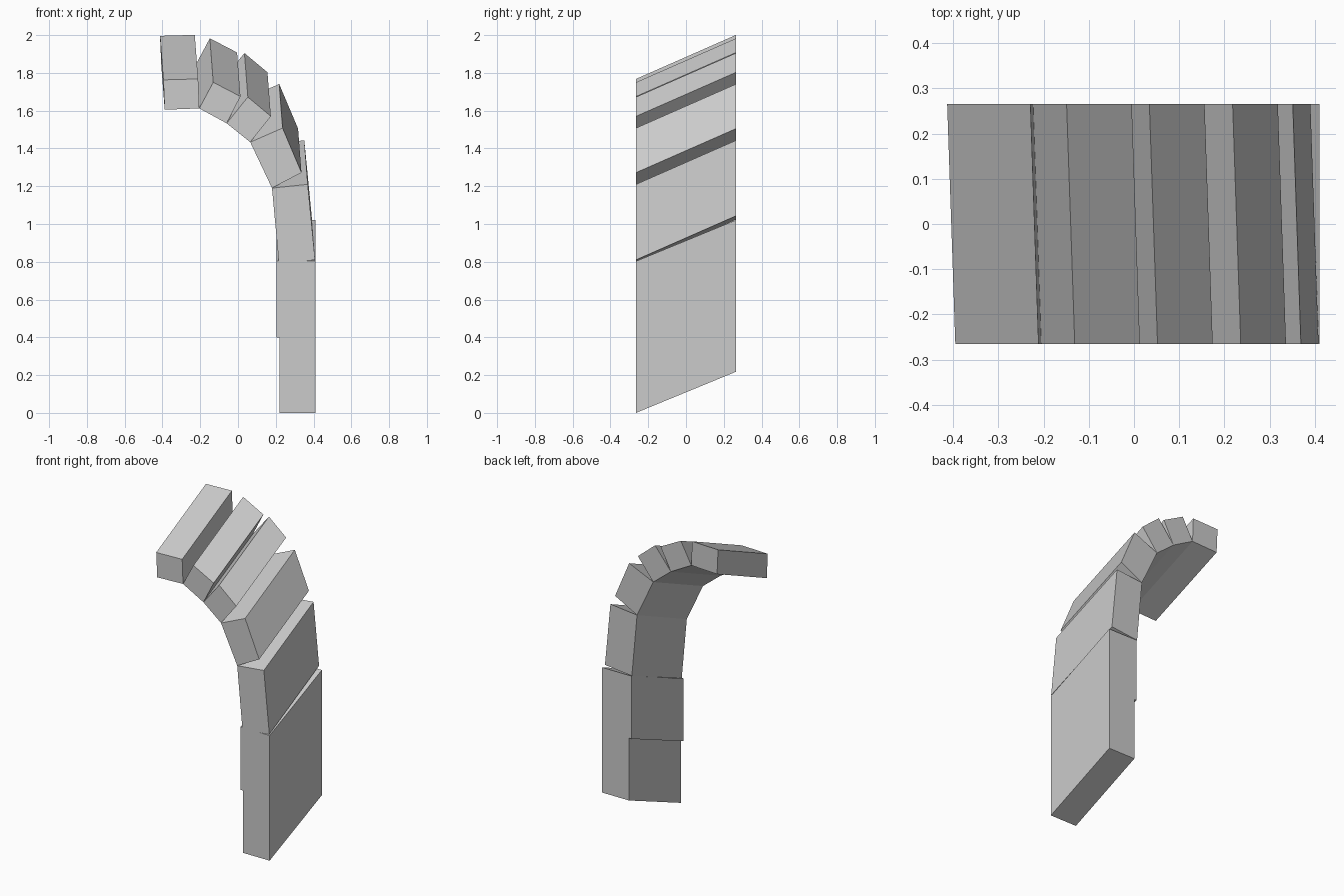
import bpy
import bmesh

cube = bpy.data.objects.get("Cube")
if cube:
    bpy.data.objects.remove(cube, do_unlink=True)

HALF_DEPTH = 0.265

stone = bpy.data.materials.new("plain_grey")
stone.use_nodes = True
stone.diffuse_color = (0.6, 0.6, 0.6, 1)
stone.node_tree.nodes["Principled BSDF"].inputs["Base Color"].default_value = stone.diffuse_color


def block(name, profile, dx, dz):
    """Extrude a front profile (x, z) backwards along a slanted direction."""
    bm = bmesh.new()
    front = bm.faces.new([bm.verts.new((x, -HALF_DEPTH, z)) for x, z in profile])
    result = bmesh.ops.extrude_face_region(bm, geom=[front], use_keep_orig=True)
    moved = [v for v in result["geom"] if isinstance(v, bmesh.types.BMVert)]
    bmesh.ops.translate(bm, verts=moved, vec=(dx, 2 * HALF_DEPTH, dz))
    bmesh.ops.recalc_face_normals(bm, faces=bm.faces)
    mesh = bpy.data.meshes.new(name)
    bm.to_mesh(mesh)
    bm.free()
    mesh.materials.append(stone)
    obj = bpy.data.objects.new(name, mesh)
    bpy.context.collection.objects.link(obj)


# Upright pillar: a lower block and a slightly wider one above it
block("pillar_lower", [(0.22, 0), (0.41, 0), (0.41, 0.4), (0.22, 0.4)], 0, 0.218)
block("pillar_upper", [(0.203, 0.4), (0.41, 0.4), (0.41, 0.803), (0.203, 0.803)], 0, 0.218)

# Wedge-shaped arch blocks, fanning out from the inner curve
arch = {
    "arch_springer": [(0.217, 0.79), (0.408, 0.81), (0.369, 1.21), (0.18, 1.19)],
    "arch_haunch": [(0.18, 1.19), (0.336, 1.272), (0.236, 1.508), (0.065, 1.433)],
    "arch_shoulder": [(0.065, 1.433), (0.174, 1.57), (0.052, 1.672), (-0.06, 1.533)],
    "arch_crown": [(-0.06, 1.533), (0.013, 1.675), (-0.131, 1.75), (-0.205, 1.612)],
    "arch_end": [(-0.205, 1.612), (-0.211, 1.768), (-0.395, 1.763), (-0.388, 1.605)],
}
for name, profile in arch.items():
    block(name, profile, -0.018, 0.233)
